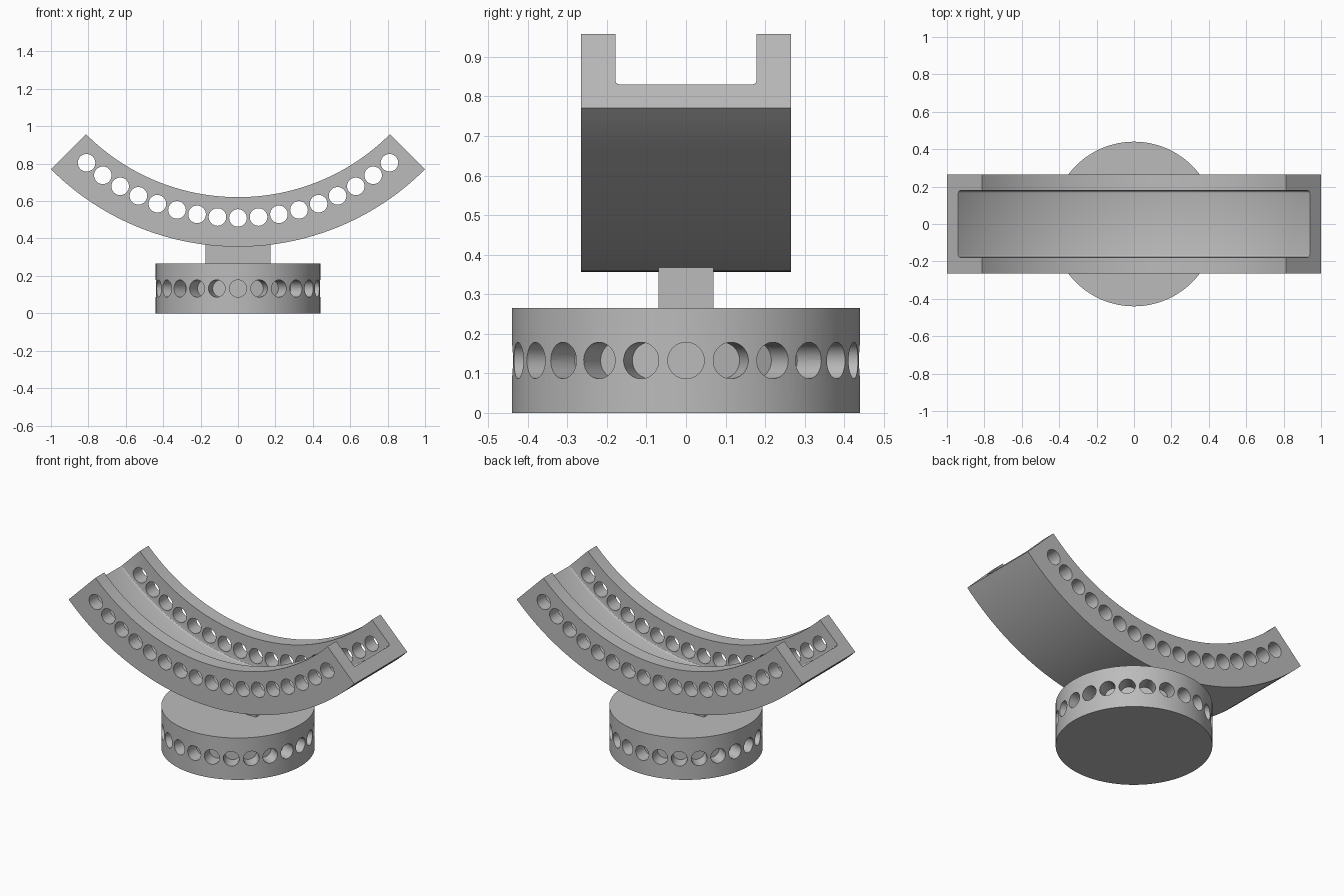
import bpy, bmesh, math
from mathutils import Matrix, Vector

if "Cube" in bpy.data.objects:
    bpy.data.objects.remove(bpy.data.objects["Cube"])

grey = bpy.data.materials.new("plain grey")
grey.diffuse_color = (0.5, 0.5, 0.5, 1)
grey.use_nodes = True
grey.node_tree.nodes["Principled BSDF"].inputs["Base Color"].default_value = grey.diffuse_color

ARC_Z = 1.77                      # height of the cradle's centre of curvature
R_OUT, R_IN, R_FLOOR = 1.414, 1.149, 1.329
HALF_W, HALF_SLOT = 0.265, 0.178


def make(name, bm):
    bmesh.ops.recalc_face_normals(bm, faces=bm.faces)
    me = bpy.data.meshes.new(name)
    bm.to_mesh(me)
    bm.free()
    ob = bpy.data.objects.new(name, me)
    bpy.context.collection.objects.link(ob)
    me.materials.append(grey)
    return ob


def add_cylinder(bm, centre, axis, radius, length, sides):
    rot = Vector((0, 0, 1)).rotation_difference(Vector(axis)).to_matrix().to_4x4()
    bmesh.ops.create_cone(bm, cap_ends=True, segments=sides, radius1=radius, radius2=radius,
                          depth=length, matrix=Matrix.Translation(centre) @ rot)


def select(ob):
    bpy.ops.object.select_all(action='DESELECT')
    ob.select_set(True)
    bpy.context.view_layer.objects.active = ob


def cut_and_smooth(ob, cutter_bm):
    cutter = make("hole_cutter", cutter_bm)
    cutter.hide_render = True
    select(ob)
    mod = ob.modifiers.new("holes", 'BOOLEAN')
    mod.operation, mod.solver, mod.object = 'DIFFERENCE', 'EXACT', cutter
    bpy.ops.object.modifier_apply(modifier=mod.name)
    bpy.data.objects.remove(cutter)
    bpy.ops.object.shade_smooth_by_angle(angle=math.radians(30))


# Cradle: channel section with small floor fillets, swept through 90 degrees
f = 0.012
fillet = [(R_FLOOR - f + f * math.sin(a), HALF_SLOT - f + f * math.cos(a))
          for a in (0, math.pi / 6, math.pi / 3, math.pi / 2)]
half = [(R_OUT, HALF_W), (R_IN, HALF_W), (R_IN, HALF_SLOT)] + fillet
section = half + [(r, -y) for r, y in reversed(half)]
STEPS = 72
bm = bmesh.new()
rings = []
for i in range(STEPS + 1):
    a = math.radians(-45 + 90 * i / STEPS)
    rings.append([bm.verts.new((r * math.sin(a), y, ARC_Z - r * math.cos(a)))
                  for r, y in section])
n = len(section)
for p, q in zip(rings, rings[1:]):
    for j in range(n):
        k = (j + 1) % n
        bm.faces.new((p[j], p[k], q[k], q[j]))
bm.faces.new(rings[0])
bm.faces.new(rings[-1])
cradle = make("curved_channel", bm)

# Row of holes through both cradle walls, every 5 degrees
bm = bmesh.new()
for d in range(-40, 41, 5):
    a = math.radians(d)
    add_cylinder(bm, (1.26 * math.sin(a), 0, ARC_Z - 1.26 * math.cos(a)),
                 (0, 1, 0), 0.047, 0.8, 32)
cut_and_smooth(cradle, bm)

# Round base with a ring of blind holes every 15 degrees
bm = bmesh.new()
add_cylinder(bm, (0, 0, 0.1325), (0, 0, 1), 0.44, 0.265, 120)
base = make("round_base", bm)
bm = bmesh.new()
for i in range(24):
    a = math.radians(15 * i)
    d = Vector((math.cos(a), math.sin(a), 0))
    add_cylinder(bm, d * 0.452 + Vector((0, 0, 0.1325)), d, 0.046, 0.2, 32)
cut_and_smooth(base, bm)

# Stem joining base and cradle
bm = bmesh.new()
bmesh.ops.create_cube(bm, size=1, matrix=Matrix.Translation((0, 0, 0.315))
                      @ Matrix.Diagonal((0.35, 0.14, 0.104, 1)))
make("stem", bm)
